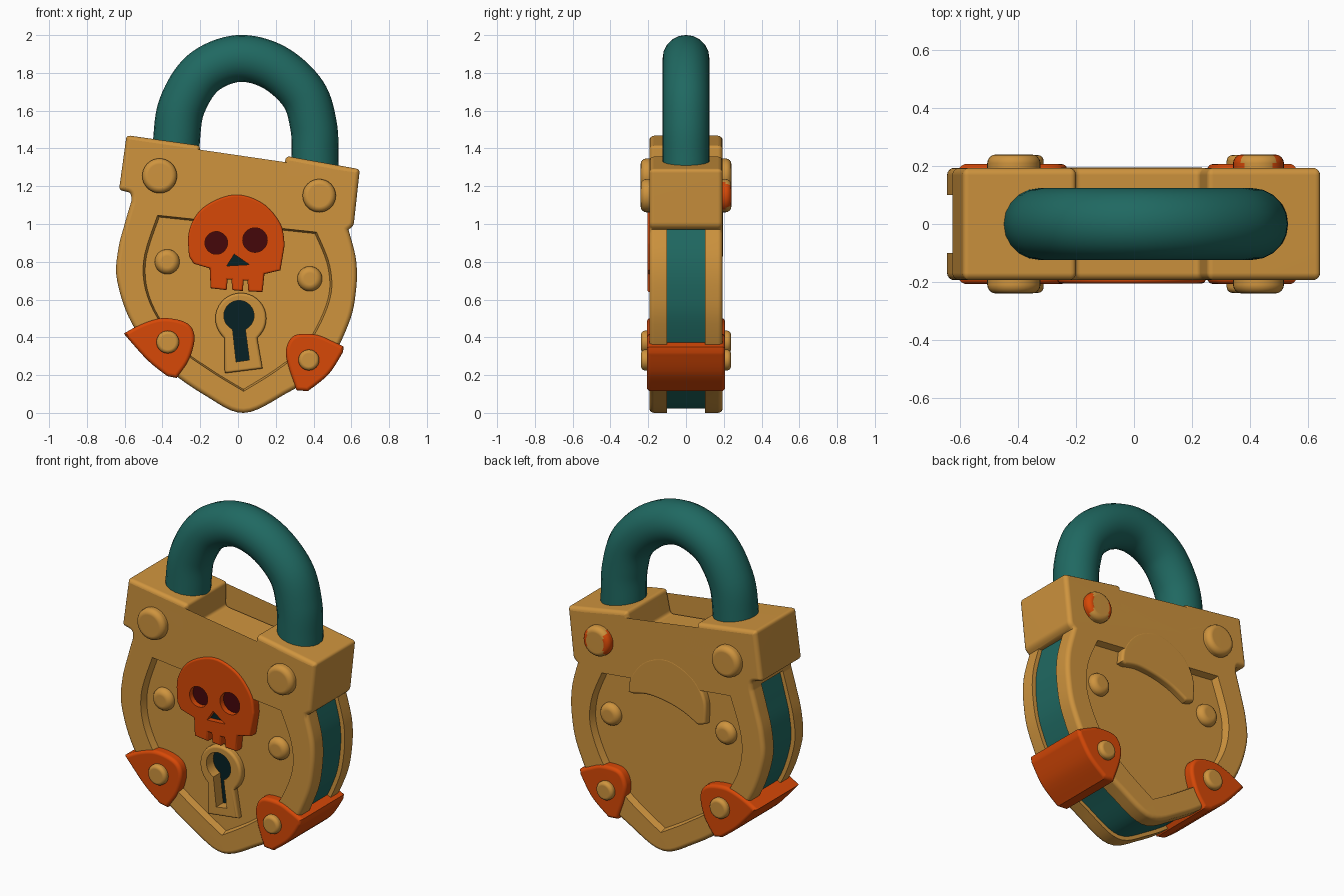
import bpy, bmesh, math
from mathutils import Vector

if "Cube" in bpy.data.objects:
    bpy.data.objects.remove(bpy.data.objects["Cube"])


def material(name, rgb):
    m = bpy.data.materials.new(name)
    m.diffuse_color = (*rgb, 1)
    m.use_nodes = True
    m.node_tree.nodes["Principled BSDF"].inputs["Base Color"].default_value = m.diffuse_color
    return m


GOLD = material("gold", (0.62, 0.295, 0.048))
ORANGE = material("orange", (0.68, 0.065, 0.002))
TEAL = material("teal", (0.014, 0.14, 0.12))
MAROON = material("maroon", (0.06, 0.002, 0.003))
DARK = material("dark teal", (0.002, 0.015, 0.018))


def spline(pts, n=6):
    """Catmull-Rom curve through open points."""
    p = [pts[0]] + list(pts) + [pts[-1]]
    out = []
    for i in range(1, len(p) - 2):
        a, b, c, d = p[i - 1:i + 3]
        for k in range(n):
            t = k / n
            out.append(tuple(0.5 * (2 * b[j] + (c[j] - a[j]) * t
                       + (2 * a[j] - 5 * b[j] + 4 * c[j] - d[j]) * t * t
                       + (3 * b[j] - a[j] - 3 * c[j] + d[j]) * t ** 3) for j in (0, 1)))
    return out + [pts[-1]]


def circle(x, z, r, n=32):
    return [(x + r * math.cos(i * math.tau / n), z + r * math.sin(i * math.tau / n)) for i in range(n)]


def keyhole(x, z, r, gap, left, right):
    arc = []
    for i in range(29):
        a = math.radians(-90 + gap + (360 - 2 * gap) * i / 28)
        arc.append((x + r * math.cos(a), z + r * math.sin(a)))
    return arc + [left, right]


def round_corners(pts, r):
    """Replace the inner points of an open path by small arcs."""
    out = []
    for p, c, n in zip(pts, pts[1:], pts[2:]):
        p, c, n = Vector(p), Vector(c), Vector(n)
        a, b = c + (p - c).normalized() * r, c + (n - c).normalized() * r
        for t in (0, .25, .5, .75, 1):
            out.append(tuple(a * (1 - t) ** 2 + c * 2 * t * (1 - t) + b * t * t))
    return out


def inset(pts, d):
    """Move a closed outline inwards by d with mitred corners."""
    v = [Vector(p) for p in pts]
    n = len(v)
    area = sum(v[i].x * v[(i + 1) % n].y - v[(i + 1) % n].x * v[i].y for i in range(n))
    s = 1 if area > 0 else -1
    out = []
    for i in range(n):
        e, f = (v[i] - v[i - 1]).normalized(), (v[(i + 1) % n] - v[i]).normalized()
        m = Vector((-e.y - f.y, e.x + f.x)) * s
        out.append(v[i] + m * (d / max(m.length_squared / 2, .5)))
    return out


def prism(name, pts, y0, y1, mat=None, bevel=0.0, taper=1.0):
    """Extrude an x-z outline from y0 to y1 with rounded rims or a taper."""
    s = 1 if y1 > y0 else -1
    rings = [(0, y0), (0, y1)]
    if bevel:
        arc = [(bevel * (1 - math.cos(a)), bevel * (1 - math.sin(a)))
               for a in (math.pi / 2 * k / 4 for k in range(5))]
        rings = [(i, y0 + s * h) for i, h in arc][::-1]
        rings = [(bevel - h, y) for (h, y) in [(bevel - i, y) for i, y in rings]]
        rings += [(i, y1 - s * h) for i, h in arc]
    bm = bmesh.new()
    loops = []
    for k, (d, y) in enumerate(rings):
        t = taper if k == len(rings) - 1 else 1
        loops.append([bm.verts.new((x * t, y, .6 + (z - .6) * t)) for x, z in inset(pts, d)])
    bm.faces.new(loops[0])
    bm.faces.new(loops[-1][::-1])
    for a, b in zip(loops, loops[1:]):
        for i in range(len(a)):
            j = (i + 1) % len(a)
            bm.faces.new((a[j], a[i], b[i], b[j]))
    bmesh.ops.recalc_face_normals(bm, faces=bm.faces)
    me = bpy.data.meshes.new(name)
    bm.to_mesh(me)
    bm.free()
    o = bpy.data.objects.new(name, me)
    bpy.context.collection.objects.link(o)
    if mat:
        me.materials.append(mat)
    return o


def activate(o):
    bpy.ops.object.select_all(action='DESELECT')
    o.select_set(True)
    bpy.context.view_layer.objects.active = o


def cut(o, pts, y0, y1, taper=1.0):
    c = prism("cutter", pts, y0, y1, taper=taper)
    c.hide_render = True
    m = o.modifiers.new("cut", 'BOOLEAN')
    m.operation, m.solver, m.object = 'DIFFERENCE', 'EXACT', c
    activate(o)
    bpy.ops.object.modifier_apply(modifier=m.name)
    bpy.data.objects.remove(c)


# Body: shield with two shoulder blocks
side = spline([(.585, .97), (.625, .81), (.625, .65), (.585, .47), (.46, .24), (.25, .10),
               (.03, .0), (-.17, .09), (-.39, .25), (-.56, .47), (-.64, .70), (-.635, .86),
               (-.60, 1.0), (-.565, 1.12)])
blocks = round_corners([side[-1], (-.565, 1.165), (-.63, 1.18), (-.59, 1.47), (-.20, 1.415),
                        (-.205, 1.27), (.225, 1.22), (.255, 1.36), (.645, 1.29), (.612, .99),
                        side[0]], .02)
body = prism("lock_body", side + blocks, -.194, .194, GOLD, .025)

# Groove around the edge, with the teal core showing in it
scaled = lambda k: [(x * k, .6 + (z - .6) * (k if z < .6 else 1)) for x, z in side]
cut(body, scaled(1.3) + scaled(.955)[::-1], -.10, .10)
prism("inner_core", scaled(.96), -.102, .102, TEAL)

# Recessed panels front and back
panel = spline([(.42, .96), (.49, .78), (.49, .60), (.38, .37), (.22, .23), (.03, .11)])
panel += spline([(.03, .11), (-.15, .22), (-.32, .35), (-.47, .58), (-.505, .80), (-.43, 1.05)])[1:]
for s in (-1, 1):
    cut(body, panel, s * .21, s * .152, .97)

# Keyhole and its raised plate
hole = keyhole(.005, .515, .08, 25, (-.01, .27), (.06, .28))
plate = prism("keyhole_plate", keyhole(.015, .50, .135, 40, (-.07, .21), (.13, .235)),
              -.19, -.13, GOLD, .015)
for o in (body, plate):
    cut(o, hole, -.3, -.12)
prism("keyhole_floor", hole, -.125, -.118, DARK)

# Skull emblem with eye and nose openings
dome = spline([(-.26, .83), (-.258, .97), (-.18, 1.09), (-.02, 1.155),
               (.13, 1.11), (.225, 1.0), (.247, .89)])
jaw = [(.225, .755), (.14, .735), (.13, .64), (.055, .643), (.05, .70), (.03, .70), (.025, .645),
       (-.03, .65), (-.035, .705), (-.055, .705), (-.06, .65), (-.145, .66), (-.15, .765), (-.235, .79)]
skull = prism("skull_emblem", dome + jaw, -.205, -.13, ORANGE, .012)
nose = [(-.02, .84), (-.06, .778), (.06, .785)]
for nm, pts, mat in (("left_eye", circle(-.115, .90, .06), MAROON),
                     ("right_eye", circle(.09, .915, .065), MAROON),
                     ("nose", nose, DARK)):
    cut(skull, pts, -.3, -.165)
    prism(nm, pts, -.172, -.164, mat)

# Plain dome plate on the back
prism("back_dome_plate", dome + spline([(.22, .885), (.12, .905), (0, .895), (-.11, .865), (-.21, .815)]),
      .13, .195, GOLD, .015)

# Corner clips wrapping the lower edge
prism("left_clip", spline([(-.605, .42), (-.50, .475), (-.39, .502), (-.27, .475), (-.23, .40),
                           (-.26, .28), (-.325, .185)])
      + spline([(-.375, .195), (-.48, .28), (-.605, .42)])[:-1], -.207, .207, ORANGE, .02)
prism("right_clip", spline([(.31, .12), (.265, .25), (.255, .34), (.30, .41), (.41, .415),
                            (.49, .385), (.56, .35)])
      + spline([(.555, .32), (.48, .205), (.37, .115)]), -.207, .207, ORANGE, .02)

# Rivets run through the lock, so each shows on both sides
for nm, x, z, r, y, bev in (("left_block_rivet", -.415, 1.255, .092, .24, .03),
                            ("right_block_rivet", .43, 1.15, .088, .24, .03),
                            ("left_panel_rivet", -.375, .80, .066, .19, .035),
                            ("right_panel_rivet", .38, .71, .066, .19, .035),
                            ("left_clip_rivet", -.372, .375, .06, .238, .02),
                            ("right_clip_rivet", .375, .28, .055, .238, .02)):
    o = prism(nm, circle(x, z, r), -y, y, GOLD, bev)
    if nm == "right_block_rivet":
        # orange flanks on the back
        o.data.materials.append(ORANGE)
        bm = bmesh.new()
        bm.from_mesh(o.data)
        ring = [e for e in bm.edges if abs(e.verts[0].co.y - e.verts[1].co.y) > .2]
        bmesh.ops.subdivide_edges(bm, edges=ring, cuts=1)
        for f in bm.faces:
            c = f.calc_center_median()
            if c.y > .05 and abs(c.x - x) > .055:
                f.material_index = 1
        bm.to_mesh(o.data)
        bm.free()

# Shackle: bent tube
cu = bpy.data.curves.new("shackle", 'CURVE')
cu.dimensions, cu.bevel_depth, cu.bevel_resolution, cu.use_fill_caps = '3D', .124, 8, True
path = spline([(-.33, 1.25), (-.325, 1.45), (-.295, 1.63), (-.185, 1.80), (0, 1.876), (.19, 1.83),
               (.345, 1.69), (.4, 1.52), (.408, 1.35), (.408, 1.15)], 8)
sp = cu.splines.new('POLY')
sp.points.add(len(path) - 1)
for p, (x, z) in zip(sp.points, path):
    p.co = (x, 0, z, 1)
cu.materials.append(TEAL)
shackle = bpy.data.objects.new("shackle", cu)
bpy.context.collection.objects.link(shackle)
activate(shackle)
bpy.ops.object.convert(target='MESH')

# Smooth shading with crisp edges
for o in list(bpy.context.scene.objects):
    activate(o)
    bpy.ops.object.shade_smooth_by_angle(angle=math.radians(38))
    o.modifiers.new("normals", 'WEIGHTED_NORMAL').keep_sharp = True
